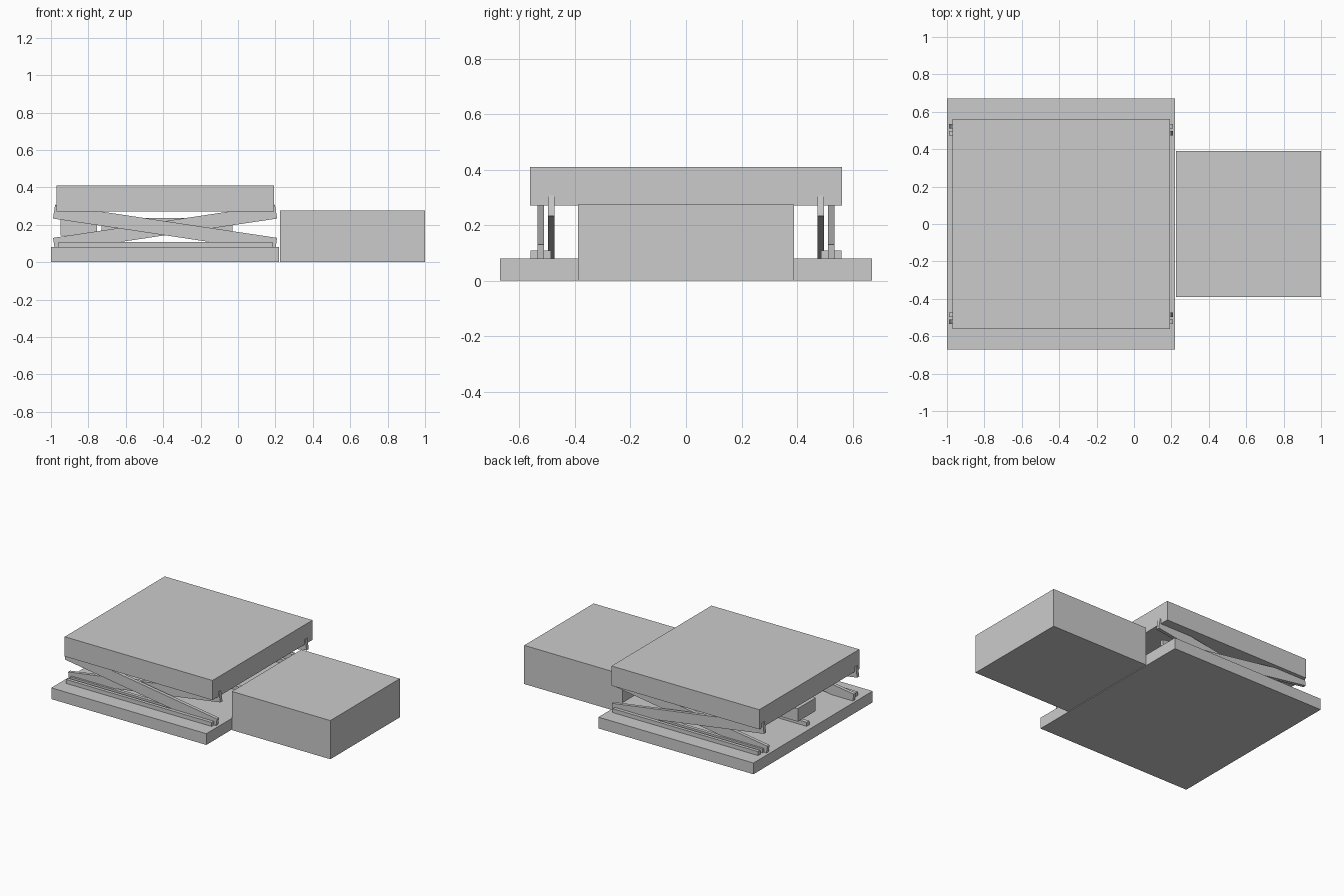
import bpy
import math

cube = bpy.data.objects.get("Cube")
if cube:
    bpy.data.objects.remove(cube, do_unlink=True)

# Single painted-steel colour
GREY = (0.6, 0.6, 0.6, 1.0)
steel = bpy.data.materials.new("grey_steel")
steel.use_nodes = True
steel.diffuse_color = GREY
steel.node_tree.nodes["Principled BSDF"].inputs["Base Color"].default_value = GREY


def box(name, x, y, z, tilt=0.0):
    """Box from (min, max) ranges, optionally tilted about its own y axis."""
    bpy.ops.mesh.primitive_cube_add(size=1)
    obj = bpy.context.object
    obj.name = name
    obj.location = [(a + b) / 2 for a, b in (x, y, z)]
    obj.scale = [b - a for a, b in (x, y, z)]
    obj.rotation_euler.y = tilt
    obj.data.materials.append(steel)
    return obj


# Floor frame, power unit housing and lifting platform
box("base_plate", (-1.0, 0.22), (-0.67, 0.67), (0.0, 0.08))
box("power_unit_housing", (0.225, 1.0), (-0.39, 0.39), (0.0, 0.275))
box("platform_skirt", (-0.97, 0.193), (-0.562, 0.562), (0.27, 0.403))
box("platform_top", (-0.97, 0.193), (-0.562, 0.562), (0.403, 0.41))

# Scissor arms and guide rails, mirrored front to back
TILT = math.radians(8.5)
ARM_X, ARM_Z = (-0.99, 0.21), (0.144, 0.219)
RAIL_X, RAIL_Z = (-0.96, 0.185), (0.08, 0.108)
for side, sign in (("front", -1), ("back", 1)):
    def span(inner, outer):
        return sorted((sign * inner, sign * outer))
    box(side + "_outer_arm", ARM_X, span(0.511, 0.535), ARM_Z, TILT)
    box(side + "_inner_arm", ARM_X, span(0.473, 0.497), ARM_Z, -TILT)
    box(side + "_outer_rail", RAIL_X, span(0.536, 0.56), RAIL_Z)
    box(side + "_inner_rail", RAIL_X, span(0.487, 0.511), RAIL_Z)

# Lifting drive under the platform
box("drive_head", (-0.95, -0.755), (-0.1, 0.1), (0.143, 0.236))
box("drive_body", (-0.73, -0.03), (-0.1, 0.1), (0.143, 0.236))
box("centre_rail", RAIL_X, (-0.015, 0.015), RAIL_Z)
